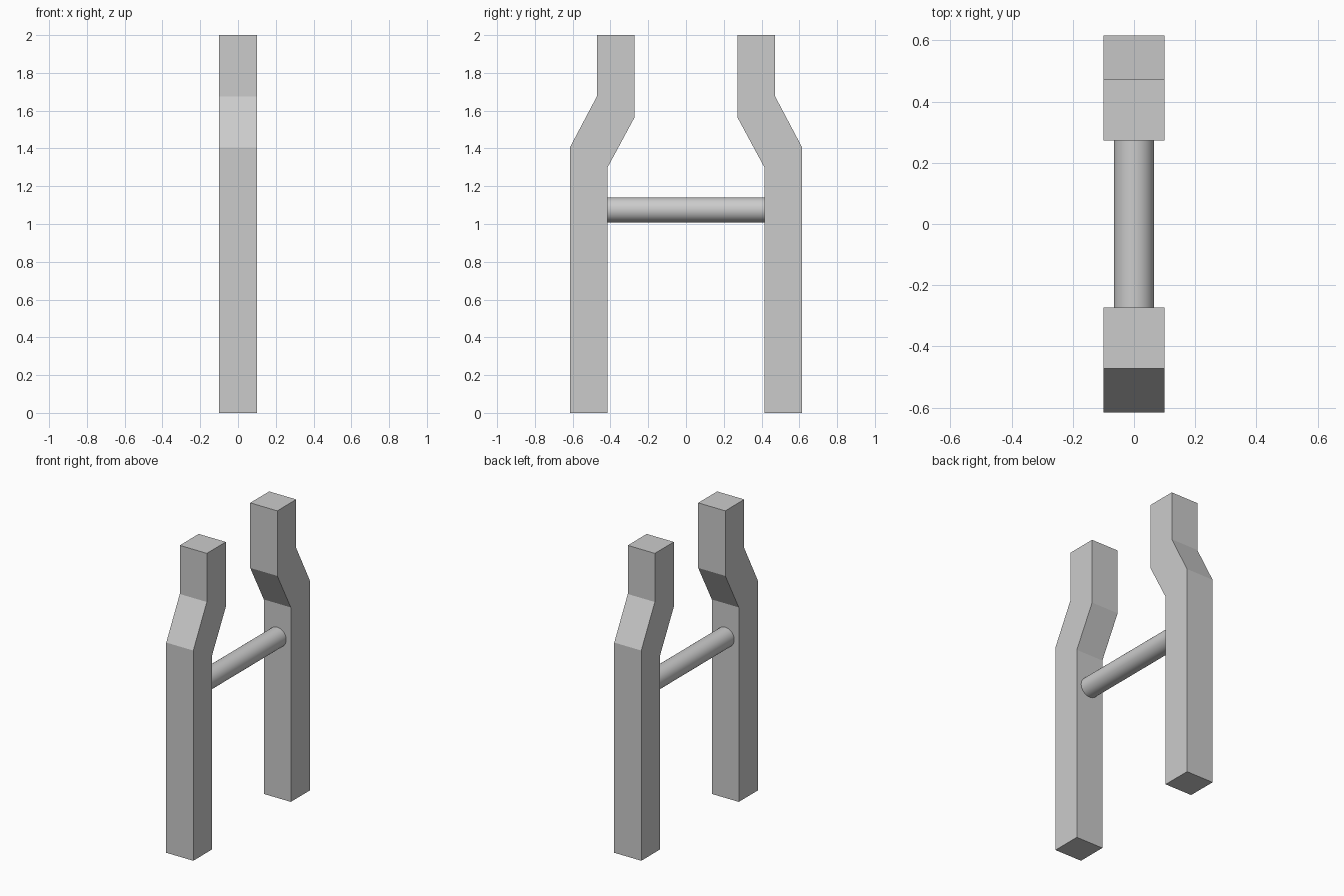
import bpy
import bmesh
from math import pi

if "Cube" in bpy.data.objects:
    bpy.data.objects.remove(bpy.data.objects["Cube"])

HALF_WIDTH = 0.1

# Side outline (y, z) of one cranked post
POST_PROFILE = [(0.415, 0), (0.615, 0), (0.615, 1.405), (0.472, 1.675),
                (0.472, 2.0), (0.272, 2.0), (0.272, 1.565), (0.415, 1.3)]


def make_post(name, side):
    bm = bmesh.new()
    outline = [bm.verts.new((-HALF_WIDTH, side * y, z)) for y, z in POST_PROFILE]
    face = bm.faces.new(outline)
    extruded = bmesh.ops.extrude_face_region(bm, geom=[face], use_keep_orig=True)
    verts = [g for g in extruded["geom"] if isinstance(g, bmesh.types.BMVert)]
    bmesh.ops.translate(bm, verts=verts, vec=(2 * HALF_WIDTH, 0, 0))
    bmesh.ops.recalc_face_normals(bm, faces=bm.faces[:])
    mesh = bpy.data.meshes.new(name)
    bm.to_mesh(mesh)
    bm.free()
    obj = bpy.data.objects.new(name, mesh)
    bpy.context.collection.objects.link(obj)


# Mirrored pair of posts
make_post("front_post", -1)
make_post("back_post", 1)

# Round crossbar joining the posts
bpy.ops.mesh.primitive_cylinder_add(vertices=32, radius=0.066, depth=0.84,
                                    location=(0, 0, 1.075), rotation=(pi / 2, 0, 0))
bar = bpy.context.object
bar.name = "crossbar"
bpy.ops.object.shade_smooth_by_angle()
